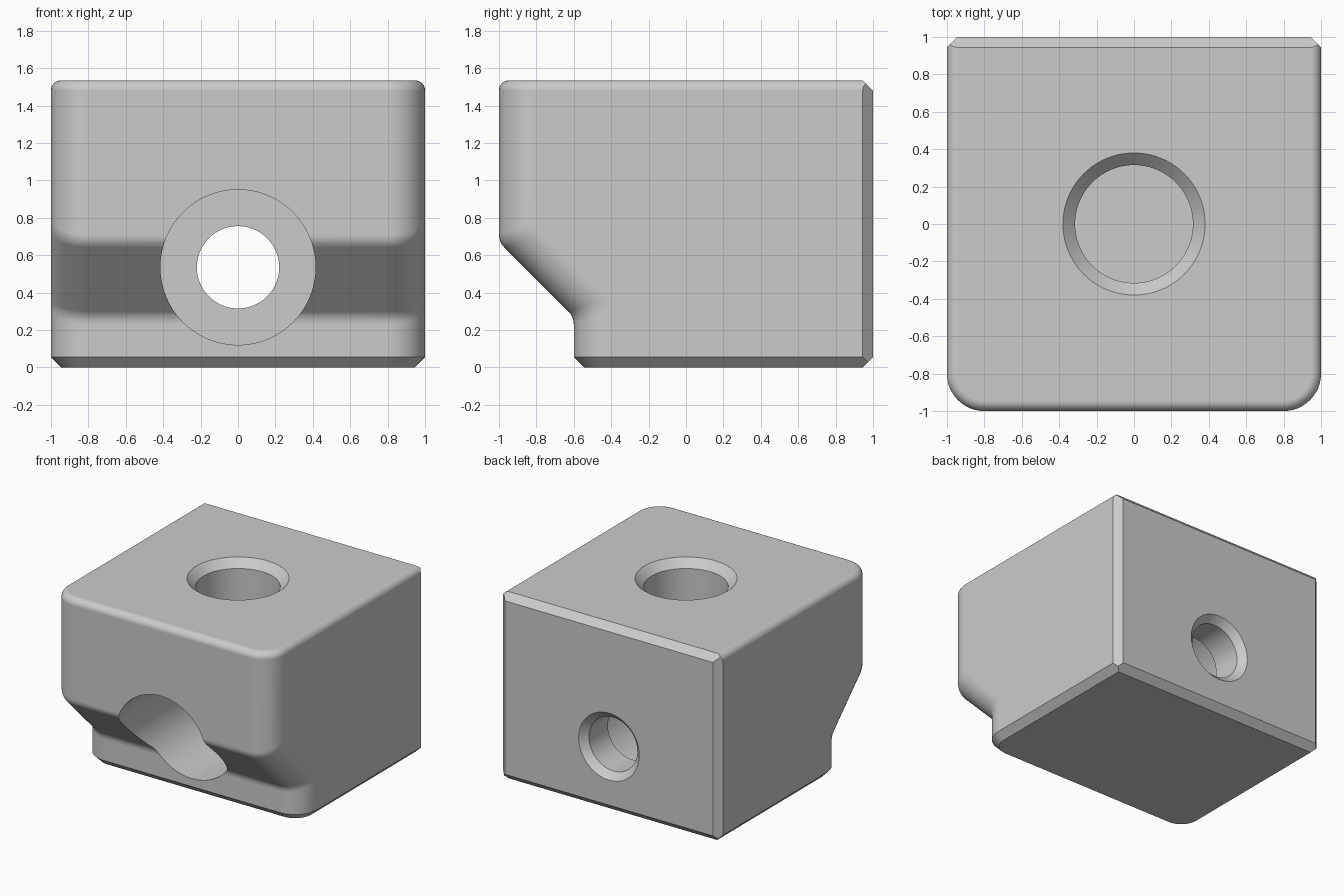
import bpy, bmesh, math

if "Cube" in bpy.data.objects:
    bpy.data.objects.remove(bpy.data.objects["Cube"])

H = 1.535      # block height
R = 0.2        # front corner radius
C = 0.055      # chamfer and top fillet size
K = math.sqrt(2) - 1

grey = bpy.data.materials.new("light_grey")
grey.diffuse_color = (0.6, 0.6, 0.6, 1)
grey.use_nodes = True
grey.node_tree.nodes["Principled BSDF"].inputs["Base Color"].default_value = grey.diffuse_color


def make_object(name, rings):
    """Skin a stack of closed rings and cap both ends."""
    bm = bmesh.new()
    loops = [[bm.verts.new(p) for p in ring] for ring in rings]
    n = len(loops[0])
    for a, b in zip(loops, loops[1:]):
        for i in range(n):
            j = (i + 1) % n
            bm.faces.new((a[i], a[j], b[j], b[i]))
    bm.faces.new(loops[0])
    bm.faces.new(loops[-1])
    bmesh.ops.remove_doubles(bm, verts=bm.verts, dist=1e-5)
    bmesh.ops.recalc_face_normals(bm, faces=bm.faces)
    me = bpy.data.meshes.new(name)
    bm.to_mesh(me)
    bm.free()
    me.materials.append(grey)
    ob = bpy.data.objects.new(name, me)
    bpy.context.collection.objects.link(ob)
    return ob


def outline(z, front, e=0.0, back_in=0.0, shift=0.0):
    """Plan outline: rounded front corners, chamfered back corners, inset by e."""
    X, b = 1 - e, 1 - back_in
    zb = z + K * R * shift
    half = [(min(X, 2 - C - b), b, zb), (X, min(b, 1 - C + e), zb)]
    for i in range(13):
        t = math.pi / 2 * i / 12
        d = R - (R - e) * math.sin(t)
        half.append((1 - R + (R - e) * math.cos(t), front + d, z + K * d * shift))
    return half + [(-x, y, zz) for x, y, zz in reversed(half)]


def soft_corner(p, k, q, n=5):
    """Small curve through a profile corner, as (y, z) points."""
    for i in range(n):
        t = i / (n - 1)
        yield tuple((1 - t) ** 2 * a + 2 * t * (1 - t) * b + t * t * c for a, b, c in zip(p, k, q))


# Block body: bottom chamfer, stepped slope, top fillet
rings = [outline(C - e, -0.6, e, e) for e in (C, C / 2, 0)]
t, g = 0.04, 0.04 * math.sqrt(0.5)
for corner in (((-0.6, 0.27 - t), (-0.6, 0.27), (-0.6 - g, 0.27 + g)),
               ((-1 + g, 0.67 - g), (-1, 0.67), (-1, 0.67 + t))):
    rings += [outline(z, y, shift=1) for y, z in soft_corner(*corner)]
for i in range(9):
    a = math.pi / 2 * i / 8
    rings.append(outline(H - C + C * math.sin(a), -1, C * (1 - math.cos(a)), C * math.sin(a)))
block = make_object("mounting_block", rings)


def cut(name, profile, place, n=96):
    """Subtract a turned shape given as (radius, position) points."""
    rings = []
    for r, h in profile:
        rings.append([place(r * math.cos(2 * math.pi * i / n), r * math.sin(2 * math.pi * i / n), h)
                      for i in range(n)])
    cutter = make_object(name, rings)
    cutter.hide_render = True
    mod = block.modifiers.new(name, 'BOOLEAN')
    mod.operation = 'DIFFERENCE'
    mod.solver = 'EXACT'
    mod.object = cutter
    bpy.context.view_layer.objects.active = block
    bpy.ops.object.modifier_apply(modifier=name)
    bpy.data.objects.remove(cutter)


# Front counterbore, through bore and back countersink
cut("bolt_bore_cutter",
    [(0.415, -1.2), (0.415, 0.70), (0.22, 0.70), (0.22, 1 - C), (0.22 + C + 0.1, 1.1)],
    lambda a, b, h: (a, h, 0.535 + b))
# Blind socket in the top with a chamfered rim
cut("top_socket_cutter",
    [(0.315, 1.06), (0.315, H - 0.065), (0.48, H + 0.1)],
    lambda a, b, h: (a, b, h))

# Smooth curves, crisp chamfers
bpy.ops.object.select_all(action='DESELECT')
block.select_set(True)
bpy.context.view_layer.objects.active = block
bpy.ops.object.shade_smooth_by_angle(angle=math.radians(30))
wn = block.modifiers.new("flat_faces", 'WEIGHTED_NORMAL')
wn.keep_sharp = True
